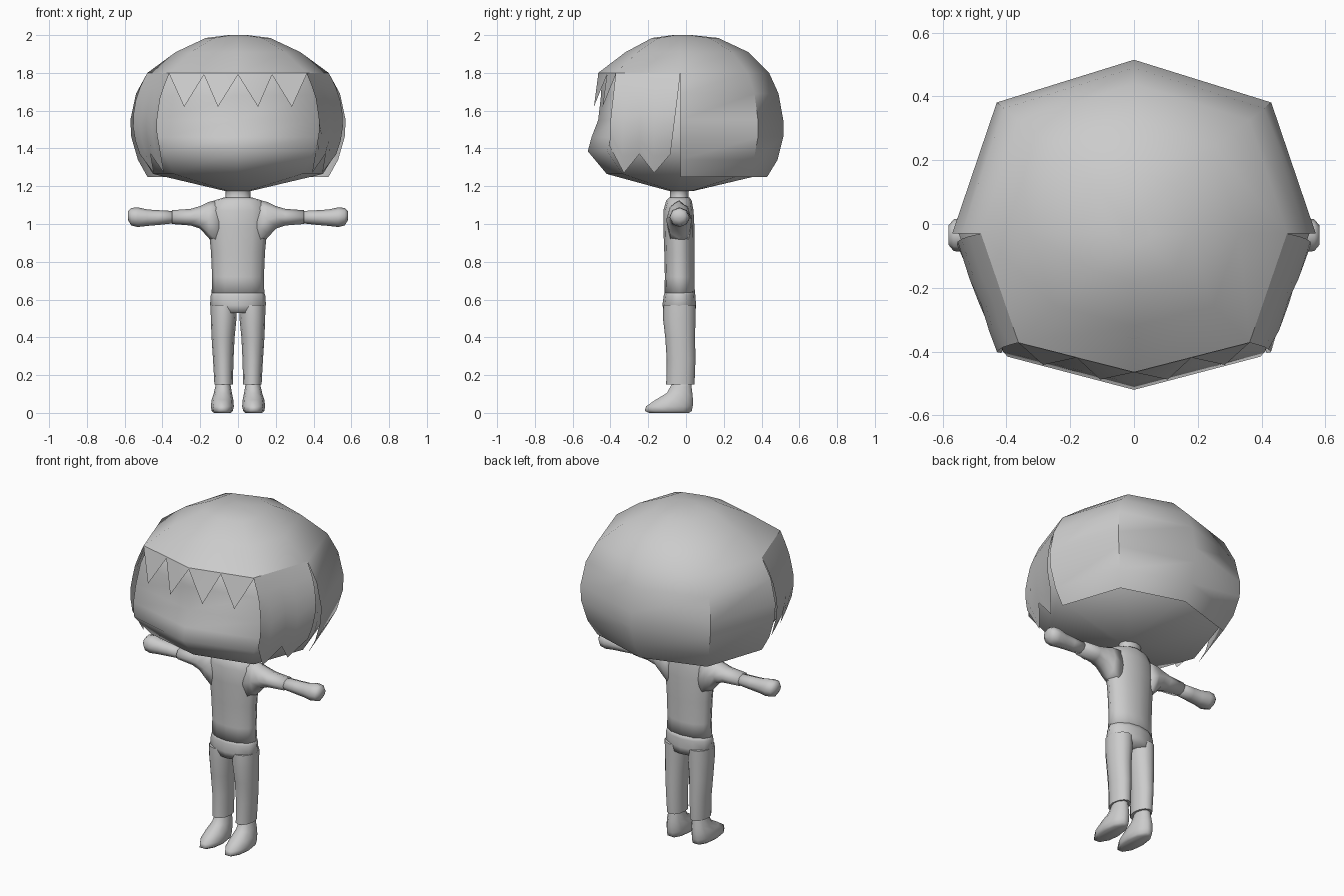
import bpy, bmesh, math

if "Cube" in bpy.data.objects:
    bpy.data.objects.remove(bpy.data.objects["Cube"])

grey = bpy.data.materials.new("plain grey")
grey.diffuse_color = (0.6, 0.6, 0.6, 1)
grey.use_nodes = True
grey.node_tree.nodes["Principled BSDF"].inputs["Base Color"].default_value = grey.diffuse_color
CY = -0.035  # depth centre of the body


def finish(name, bm, angle=None):
    bmesh.ops.remove_doubles(bm, verts=bm.verts, dist=0.0005)
    me = bpy.data.meshes.new(name)
    bm.to_mesh(me)
    bm.free()
    me.materials.append(grey)
    ob = bpy.data.objects.new(name, me)
    bpy.context.collection.objects.link(ob)
    for p in me.polygons:
        p.use_smooth = True
    if angle:
        bpy.ops.object.select_all(action='DESELECT')
        bpy.context.view_layer.objects.active = ob
        ob.select_set(True)
        bpy.ops.object.shade_smooth_by_angle(angle=math.radians(angle))
    return ob


def loft(name, rings, caps=True, angle=None):
    """Closed rings of points joined into one skin."""
    bm = bmesh.new()
    rows = [[bm.verts.new(p) for p in r] for r in rings]
    n = len(rows[0])
    for a, b in zip(rows, rows[1:]):
        for i in range(n):
            j = (i + 1) % n
            bm.faces.new((a[i], a[j], b[j], b[i]))
    if caps:
        bm.faces.new(rows[0])
        bm.faces.new(rows[-1])
    bmesh.ops.recalc_face_normals(bm, faces=bm.faces)
    return finish(name, bm, angle)


def oval_z(z, cx, w, y0, y1, n=12):
    cy, d = (y0 + y1) / 2, (y1 - y0) / 2
    return [(cx + w * math.cos(2 * math.pi * i / n),
             cy + d * math.sin(2 * math.pi * i / n), z) for i in range(n)]


def oval_x(x, z0, z1, y0, y1, n=8):
    cz, cy = (z0 + z1) / 2, (y0 + y1) / 2
    return [(x, cy + (y1 - y0) / 2 * math.cos(2 * math.pi * i / n),
             cz + (z1 - z0) / 2 * math.sin(2 * math.pi * i / n)) for i in range(n)]


def octagon(z, w, f, b):
    """Eight-sided head section: half width, front and back depth."""
    half = [(0, b), (.755 * w, .74 * b), (w, -.03), (.755 * w, .8 * f), (0, f)]
    pts = half + [(-x, y) for x, y in half[3:0:-1]]
    return [(x, y, z) for x, y in pts]


# Head: rounded octagon with a jutting lower face and shallow underside
head = [(1.95, .2, -.2, .18), (1.88, .35, -.36, .34), (1.79, .46, -.445, .42),
        (1.68, .52, -.45, .47), (1.55, .55, -.465, .495), (1.46, .545, -.5, .495),
        (1.385, .525, -.52, .475), (1.265, .45, -.42, .42), (1.175, .07, -.09, .04)]
loft("head", [octagon(*r) for r in head])

# Hair: full crown, long back, toothed side panels and fringe
crown = [(2.0, .05, -.07, .03), (1.985, .17, -.18, .17), (1.91, .33, -.32, .33),
         (1.8, .48, -.465, .44)]
lower = [crown[-1], (1.69, .54, -.48, .49), (1.55, .57, -.5, .515),
         (1.46, .565, -.505, .515), (1.34, .53, -.505, .485), (1.25, .48, -.49, .43)]
bm = bmesh.new()


def face(*pts):
    bm.faces.new([bm.verts.new(p) for p in pts])


rows = [octagon(*r) for r in crown]
face(*rows[0])
for a, b in zip(rows, rows[1:]):
    for i in range(8):
        j = (i + 1) % 8
        face(a[i], b[i], b[j], a[j])
rows = [octagon(*r) for r in lower]
for a, b in zip(rows, rows[1:]):
    for i in (6, 7, 0, 1):
        j = (i + 1) % 8
        face(a[i], b[i], b[j], a[j])


def side_point(t, z, s):
    """Point on the side panel: t = 0 rear seam, t = 1 front edge."""
    z = min(z, 1.8)
    for lo, hi in zip(lower[1:], lower):
        if z >= lo[0]:
            k = (z - lo[0]) / (hi[0] - lo[0])
            w, f = (lo[i] + k * (hi[i] - lo[i]) for i in (1, 2))
            break
    return (s * w * (1 - .245 * t), -.03 + t * (.8 * f + .03), z)


teeth = [(.14, 1.37), (.38, 1.27), (.58, 1.37), (.82, 1.27), (1, 1.41)]
for s in (1, -1):
    for (t0, z0), (t1, z1) in zip(teeth, teeth[1:]):
        for k in range(6):
            def corner(t, zb, m):
                z = 1.8 + (zb - 1.8) * m / 6
                top_t = 0 if t == .14 else t
                return side_point(top_t + (t - top_t) * m / 6, z, s)
            q = [corner(t0, z0, k), corner(t0, z0, k + 1),
                 corner(t1, z1, k + 1), corner(t1, z1, k)]
            face(*(q[::-1] if s > 0 else q))
    # Fringe: two pointed locks on each half of the brow
    xe, ye, yc = .3624, -.372, -.465
    for x0, tip, x1 in ((0, .106, .18), (.18, .285, .3624)):
        def brow(x, z, out=0):
            return (s * x, yc + (ye - yc) * x / xe - out, z)
        face(brow(x0, 1.8), brow(x0, 1.79), brow(tip, 1.62, .05),
             brow(x1, 1.79), brow(x1, 1.8))
bmesh.ops.remove_doubles(bm, verts=bm.verts, dist=0.0005)
bmesh.ops.recalc_face_normals(bm, faces=bm.faces)
finish("hair", bm, 50)

# Neck
loft("neck", [oval_z(z, 0, w, CY - w * .75, CY + w * .75) for z, w in
              ((1.2, .08), (1.17, .065), (1.14, .065), (1.12, .08))])

# Shirt body
torso = [(1.14, .075, -.09, .02), (1.125, .125, -.105, .03), (1.07, .155, -.12, .04),
         (.98, .155, -.12, .045), (.85, .143, -.115, .045), (.72, .137, -.112, .045),
         (.62, .14, -.115, .047)]
loft("shirt", [oval_z(z, 0, w, a, b) for z, w, a, b in torso])

# Trouser seat
seat = [(.645, .136, -.112, .046), (.62, .145, -.118, .05), (.57, .148, -.125, .053),
        (.53, .12, -.115, .05)]
loft("trouser_seat", [oval_z(z, 0, w, a, b) for z, w, a, b in seat])

sleeve = [(.1, .86, 1.13, -.1, .03), (.155, .925, 1.117, -.105, .03),
          (.2, .975, 1.095, -.1, .025), (.25, .992, 1.08, -.092, .02),
          (.35, 1.0, 1.073, -.085, .015)]
arm = [(.33, 1.005, 1.068, -.075, .008), (.42, .995, 1.073, -.075, .008),
       (.48, .99, 1.077, -.078, .01), (.53, .984, 1.088, -.088, .02),
       (.565, .992, 1.085, -.085, .015), (.582, 1.02, 1.068, -.065, -.005)]
leg = [(.57, .075, .07, -.12, .05), (.5, .076, .068, -.122, .05),
       (.4, .079, .061, -.11, .048), (.28, .078, .054, -.102, .05),
       (.15, .076, .049, -.105, .045)]
foot = [(.17, .078, .036, -.07, .028), (.14, .079, .041, -.085, .032),
        (.105, .08, .048, -.105, .037), (.07, .082, .057, -.165, .042),
        (.035, .083, .061, -.218, .042), (.01, .083, .056, -.225, .037),
        (0, .082, .045, -.2, .02)]
for s, side in ((1, "left"), (-1, "right")):
    loft(side + "_sleeve", [oval_x(s * x, *r) for x, *r in sleeve])
    loft(side + "_arm", [oval_x(s * x, *r) for x, *r in arm])
    loft(side + "_trouser_leg", [oval_z(z, s * c, *r) for z, c, *r in leg], angle=60)
    loft(side + "_foot", [oval_z(z, s * c, *r, n=10) for z, c, *r in foot])
